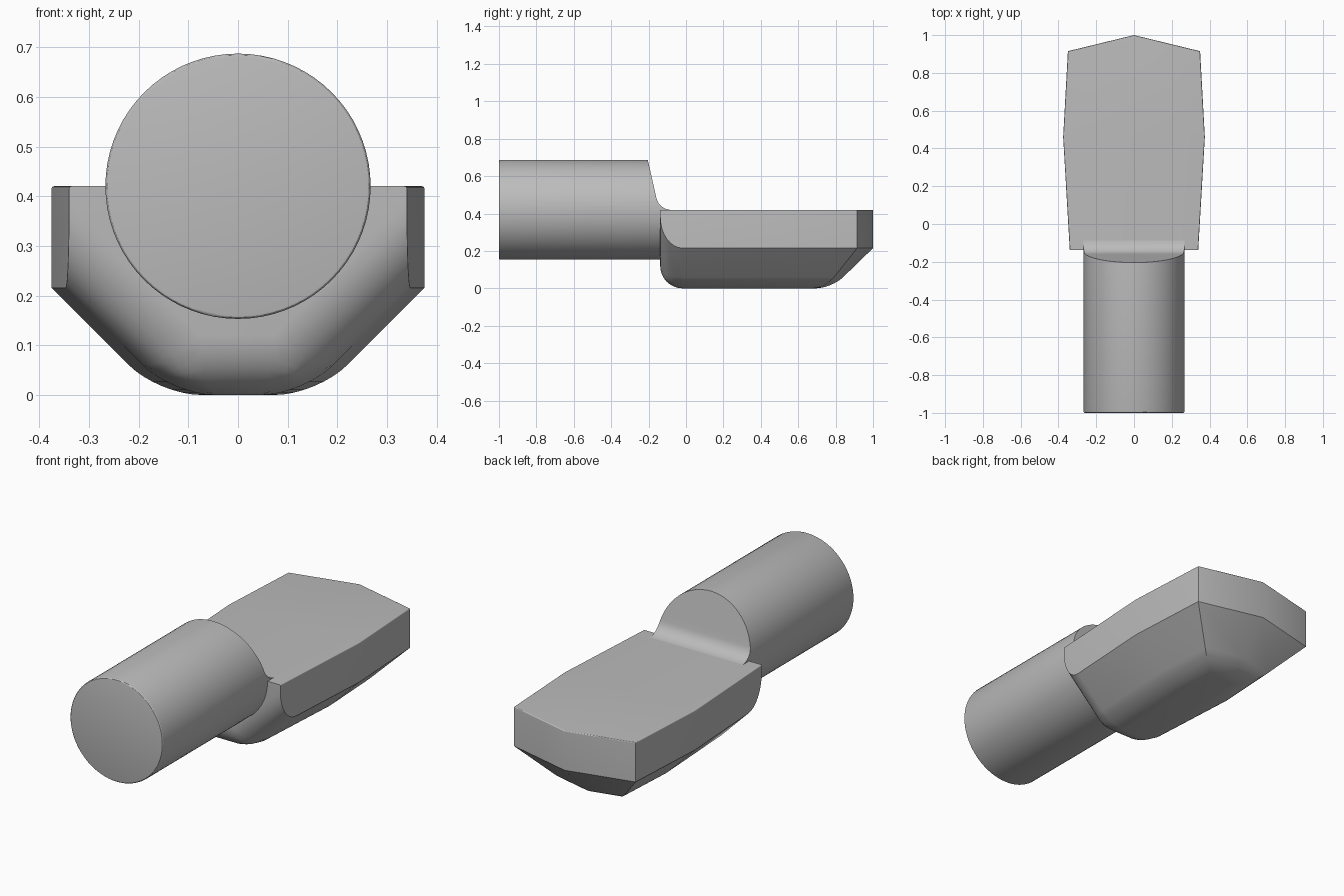
import bpy, bmesh, math
from mathutils import Vector

cube = bpy.data.objects.get("Cube")
if cube:
    bpy.data.objects.remove(cube)

metal = bpy.data.materials.new("grey metal")
metal.use_nodes = True
GREY = (0.5, 0.5, 0.5, 1)
metal.diffuse_color = GREY
metal.node_tree.nodes["Principled BSDF"].inputs["Base Color"].default_value = GREY

TOP, CHAMFER, FRONT = 0.42, 0.215, -0.138
FILLET = 0.12


def make_object(name, bm):
    bmesh.ops.recalc_face_normals(bm, faces=bm.faces)
    mesh = bpy.data.meshes.new(name)
    bm.to_mesh(mesh)
    bm.free()
    mesh.materials.append(metal)
    obj = bpy.data.objects.new(name, mesh)
    bpy.context.collection.objects.link(obj)
    return obj


def prism(points, direction):
    """Extrude a closed outline along a direction."""
    bm = bmesh.new()
    face = bm.faces.new([bm.verts.new(p) for p in points])
    result = bmesh.ops.extrude_face_region(bm, geom=[face])
    moved = [g for g in result["geom"] if isinstance(g, bmesh.types.BMVert)]
    bmesh.ops.translate(bm, verts=moved, vec=direction)
    return bm


def finish(obj):
    """Apply the modifiers and smooth the rounded surfaces."""
    bpy.ops.object.select_all(action="DESELECT")
    bpy.context.view_layer.objects.active = obj
    obj.select_set(True)
    for mod in list(obj.modifiers):
        bpy.ops.object.modifier_apply(modifier=mod.name)
    bpy.ops.object.shade_smooth_by_angle(angle=math.radians(30))


# Support head: pointed plan outline with a chamfered underside
right = [(0.34, FRONT), (0.375, 0.46), (0.35, 0.915), (0, 1)]
outline = right + [(-x, y) for x, y in reversed(right[:-1])]
bm = prism([(x, y, 0) for x, y in outline], (0, 0, TOP))
for (ax, ay), (bx, by) in zip(outline, outline[1:]):
    outward = Vector((by - ay, ax - bx, 0)).normalized()
    cut = bmesh.ops.bisect_plane(
        bm, geom=bm.verts[:] + bm.edges[:] + bm.faces[:], dist=1e-5,
        plane_co=(ax, ay, CHAMFER), plane_no=outward - Vector((0, 0, 1)),
        clear_outer=True)
    rim = [g for g in cut["geom_cut"] if isinstance(g, bmesh.types.BMEdge)]
    bmesh.ops.holes_fill(bm, edges=rim, sides=0)

# Rounding: large at the lower front, medium under the base, tiny on the top rim
weight = bm.edges.layers.float.new("bevel_weight_edge")
for e in bm.edges:
    a, b = (v.co for v in e.verts)
    front = max(a.y, b.y) < FRONT + 0.001
    if front and min(a.z, b.z) < 0.01:
        e[weight] = 1.0
    elif max(a.z, b.z) < 0.001:
        e[weight] = 0.7
    elif min(a.z, b.z) > TOP - 0.001 and not front:
        e[weight] = 0.04
head = make_object("support_head", bm)
bevel = head.modifiers.new("rounding", "BEVEL")
bevel.limit_method = "WEIGHT"
bevel.width = FILLET
bevel.segments = 8
bevel.use_clamp_overlap = False
finish(head)

# Round pin
RADIUS, START, END = 0.267, -1.0, -0.08
ring = [(RADIUS * math.cos(i * math.tau / 72), START,
         TOP + RADIUS * math.sin(i * math.tau / 72)) for i in range(72)]
bm = prism(ring, (0, END - START, 0))
end_rim = [e for e in bm.edges if all(v.co.y < START + 0.001 for v in e.verts)]
bmesh.ops.bevel(bm, geom=end_rim, offset=0.007, segments=3, profile=0.5,
                affect="EDGES")
pin = make_object("pin", bm)

# Sloped cut with a rounded foot where the pin meets the head
foot = [(END - 0.08 * math.sin(t), TOP + 0.08 * (1 - math.cos(t)))
        for t in (math.radians(78) * i / 10 for i in range(11))]
profile = [(0.1, 0.8), (0.1, TOP - 0.001), (END, TOP - 0.001)] + foot[1:]
profile += [(-0.205, 0.69), (-0.228, 0.8)]
cutter = make_object("pin_cutter", prism([(-0.5, y, z) for y, z in profile], (1, 0, 0)))
cutter.hide_render = True
trim = pin.modifiers.new("slope", "BOOLEAN")
trim.operation = "DIFFERENCE"
trim.solver = "EXACT"
trim.object = cutter
finish(pin)
bpy.data.objects.remove(cutter)
